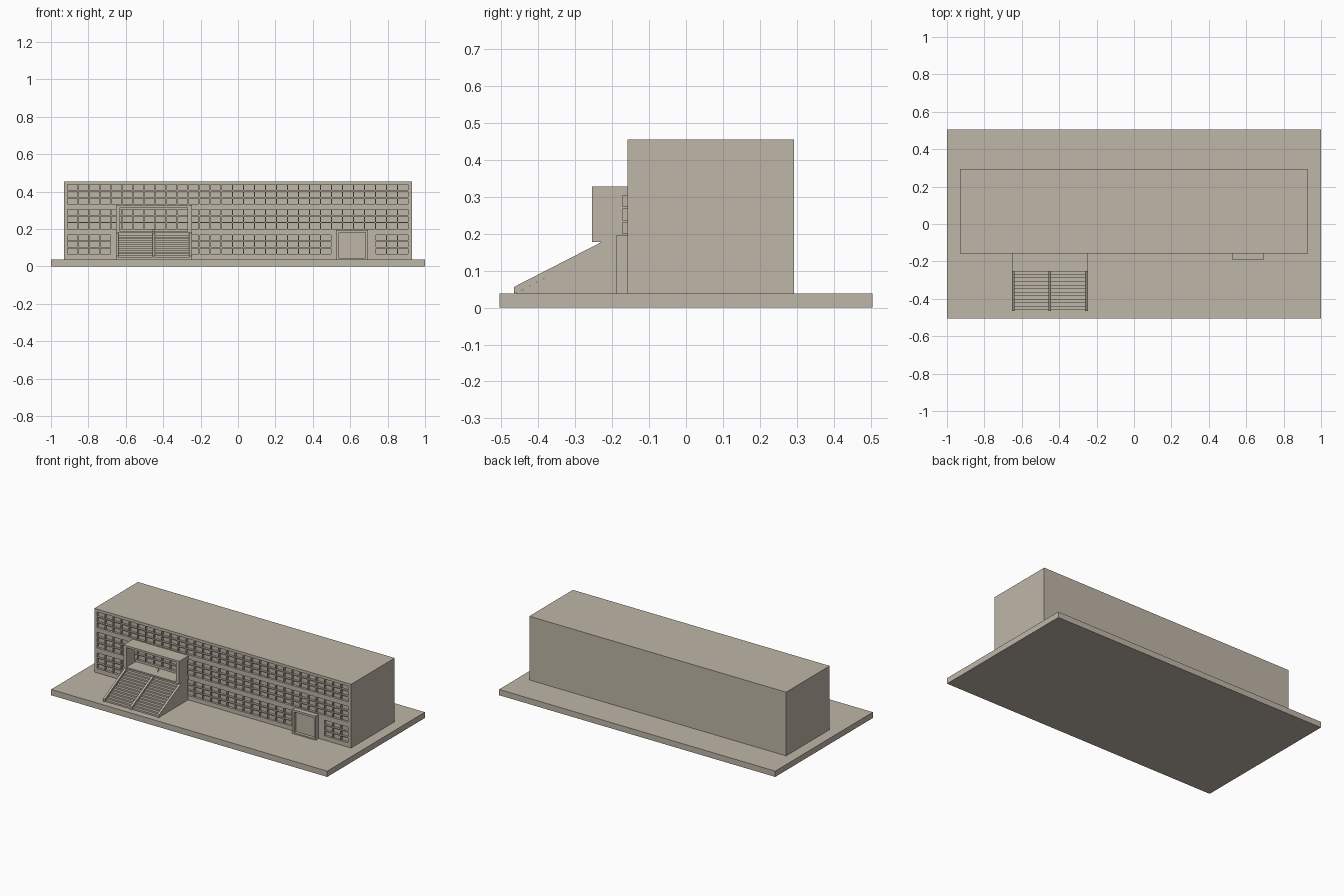
import bpy, bmesh

if "Cube" in bpy.data.objects:
    bpy.data.objects.remove(bpy.data.objects["Cube"])

stone = bpy.data.materials.new("warm_stone")
stone.diffuse_color = (0.52, 0.47, 0.39, 1)
stone.use_nodes = True
stone.node_tree.nodes["Principled BSDF"].inputs["Base Color"].default_value = stone.diffuse_color


def finish(name, bm):
    bmesh.ops.recalc_face_normals(bm, faces=bm.faces)
    mesh = bpy.data.meshes.new(name)
    bm.to_mesh(mesh)
    bm.free()
    mesh.materials.append(stone)
    obj = bpy.data.objects.new(name, mesh)
    bpy.context.collection.objects.link(obj)
    return obj


def add_box(bm, x0, x1, y0, y1, z0, z1):
    verts = bmesh.ops.create_cube(bm, size=1)["verts"]
    for v in verts:
        v.co = (x1 if v.co.x > 0 else x0,
                y1 if v.co.y > 0 else y0,
                z1 if v.co.z > 0 else z0)


def box(name, *dims):
    bm = bmesh.new()
    add_box(bm, *dims)
    return finish(name, bm)


def prism(name, profile, x0, x1):
    """Extrude a (y, z) profile along x."""
    bm = bmesh.new()
    face = bm.faces.new([bm.verts.new((x0, y, z)) for y, z in profile])
    new = bmesh.ops.extrude_face_region(bm, geom=[face])["geom"]
    moved = [g for g in new if isinstance(g, bmesh.types.BMVert)]
    bmesh.ops.translate(bm, verts=moved, vec=(x1 - x0, 0, 0))
    return finish(name, bm)


def cut(obj, cutter):
    mod = obj.modifiers.new("cut", "BOOLEAN")
    mod.operation = "DIFFERENCE"
    mod.solver = "EXACT"
    mod.object = cutter
    cutter.hide_render = True
    cutter.hide_set(True)


WALL = -0.158    # front wall plane
GROUND = 0.038   # top of the plinth

# Plinth and main block
box("plinth", -1, 1, -0.505, 0.505, 0, GROUND)
building = box("building", -0.93, 0.93, WALL, 0.293, GROUND, 0.455)

# Window panes: three floors of three stacked panes
bm = bmesh.new()
for floor, base in enumerate((0.066, 0.201, 0.334)):
    for col in range(31):
        if floor == 0 and (4 <= col <= 10 or 24 <= col <= 27):
            continue   # behind the stairs and the side door
        x = -0.911 + col * 0.0589
        for row in range(3):
            z = base + row * 0.0365
            add_box(bm, x, x + 0.053, WALL - 0.014, WALL + 0.014, z, z + 0.030)
windows = finish("window_cutter", bm)
cut(building, windows)

# Entrance porch, hollow and open to the front
XL, XR = -0.652, -0.247
porch = box("porch", XL, XR, -0.255, WALL, 0.178, 0.328)
cut(porch, box("porch_cutter", XL + 0.022, XR - 0.022, -0.3, WALL + 0.05, 0.187, 0.315))
cut(porch, windows)

# Solid staircase
steps, y_front, y_back = 14, -0.46, -0.195
rise, tread = (0.178 - GROUND) / steps, (y_back - y_front) / steps
profile = [(WALL, GROUND), (y_front, GROUND)]
for i in range(steps):
    z = GROUND + (i + 1) * rise
    profile += [(y_front + i * tread, z), (y_front + (i + 1) * tread, z)]
profile[-1] = (WALL, 0.178)
prism("stairs", profile, XL + 0.003, XR - 0.003)

# Sloping rails at both sides and in the middle
rail = [(-0.466, GROUND), (-0.466, 0.056), (-0.185, 0.2), (-0.185, 0.178)]
for name, x in (("left_rail", XL), ("middle_rail", -0.4565), ("right_rail", XR - 0.014)):
    prism(name, rail, x, x + 0.014)

# Side door surround with a recessed door
surround = box("door_surround", 0.525, 0.695, -0.19, WALL, GROUND, 0.195)
cut(surround, box("door_cutter", 0.539, 0.682, -0.25, WALL - 0.012, 0.046, 0.181))
